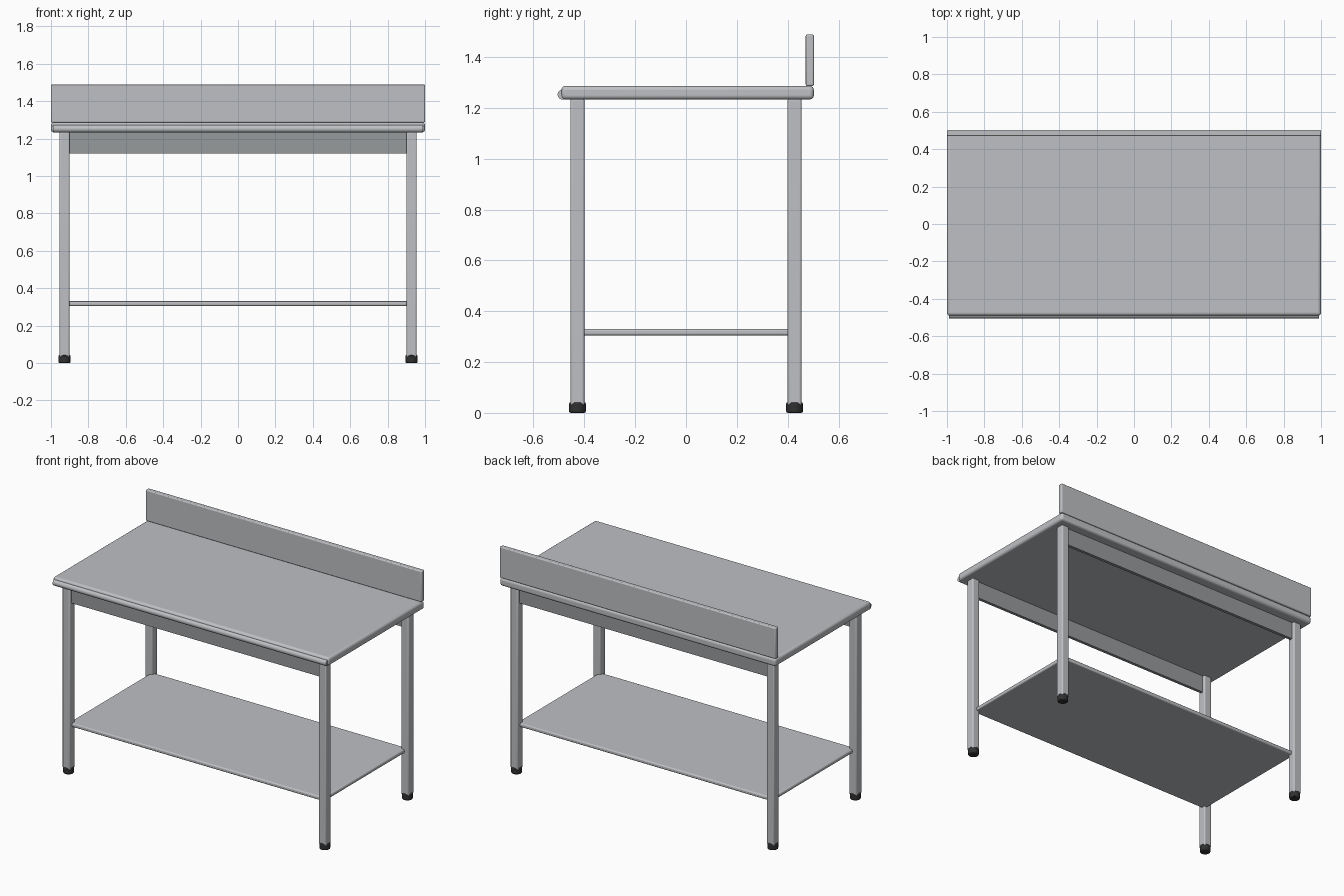
import bpy
import math

if "Cube" in bpy.data.objects:
    bpy.data.objects.remove(bpy.data.objects["Cube"])


def material(name, colour):
    m = bpy.data.materials.new(name)
    m.diffuse_color = (*colour, 1.0)
    m.use_nodes = True
    m.node_tree.nodes["Principled BSDF"].inputs["Base Color"].default_value = m.diffuse_color
    return m


STEEL = material("brushed steel", (0.52, 0.53, 0.55))
DARK_STEEL = material("darker steel", (0.31, 0.325, 0.335))
RUBBER = material("black rubber", (0.03, 0.03, 0.032))


def finish(obj, name, mat, bevel, segments):
    """Name, colour, round the edges and smooth an object."""
    obj.name = name
    obj.data.materials.append(mat)
    if bevel:
        mod = obj.modifiers.new("rounded edges", "BEVEL")
        mod.width = bevel
        mod.segments = segments
        mod.limit_method = "ANGLE"
        mod.angle_limit = math.radians(40)
    bpy.ops.object.shade_smooth_by_angle(angle=math.radians(35))
    return obj


def box(name, low, high, mat, bevel=0.0, segments=3):
    centre = [(a + b) / 2 for a, b in zip(low, high)]
    bpy.ops.mesh.primitive_cube_add(size=1, location=centre)
    obj = bpy.context.object
    obj.scale = [b - a for a, b in zip(low, high)]
    bpy.ops.object.transform_apply(location=False, rotation=False, scale=True)
    return finish(obj, name, mat, bevel, segments)


def cylinder(name, centre, radius, length, mat, sides, rotation=(0, 0, 0), bevel=0.0):
    bpy.ops.mesh.primitive_cylinder_add(vertices=sides, radius=radius, depth=length,
                                        location=centre, rotation=rotation)
    return finish(bpy.context.object, name, mat, bevel, 2)


# Worktop with a rolled front edge and an upstand at the back
box("worktop", (-1, -0.49, 1.233), (1, 0.503, 1.286), STEEL, 0.016, 4)
cylinder("rolled_front_edge", (0, -0.485, 1.252), 0.02, 1.98, STEEL, 24,
         (0, math.pi / 2, 0))
box("backsplash", (-1, 0.471, 1.286), (1, 0.503, 1.488), STEEL, 0.006)

# Lower shelf running into the legs
box("lower_shelf", (-0.925, -0.43, 0.305), (0.925, 0.43, 0.33), STEEL, 0.008)

# Legs with rubber feet, and the front and back rails
LEG_X, LEG_Y, HALF = 0.928, 0.427, 0.0275
for sy, depth in ((-1, "front"), (1, "back")):
    y = sy * LEG_Y
    box(depth + "_rail", (-LEG_X, y - 0.01, 1.12), (LEG_X, y + 0.01, 1.236), DARK_STEEL)
    for sx, side in ((-1, "left"), (1, "right")):
        x = sx * LEG_X
        box(f"{depth}_{side}_leg", (x - HALF, y - HALF, 0.03),
            (x + HALF, y + HALF, 1.236), STEEL, 0.008)
        cylinder(f"{depth}_{side}_foot", (x, y, 0.021), 0.033, 0.042, RUBBER, 20,
                 bevel=0.006)
